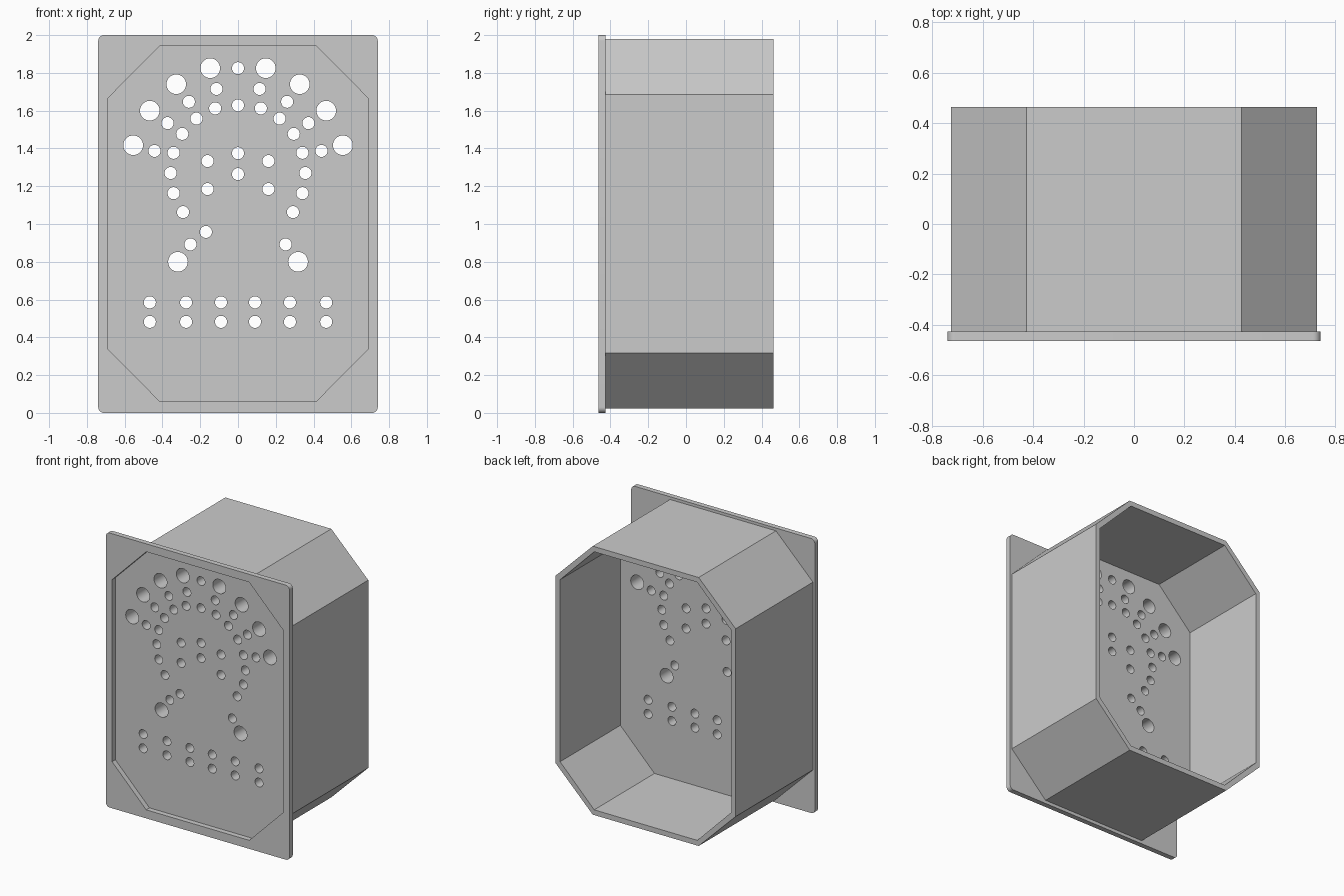
import bpy
import bmesh
import math
from mathutils import Matrix

default_cube = bpy.data.objects.get("Cube")
if default_cube:
    bpy.data.objects.remove(default_cube, do_unlink=True)

MID_Z = 1.002
FLANGE_FRONT, FLANGE_BACK = -0.464, -0.426
PANEL_BACK, SHELL_BACK = -0.23, 0.464

grey = bpy.data.materials.new("plain_grey")
grey.use_nodes = True
grey.diffuse_color = (0.6, 0.6, 0.6, 1)
grey.node_tree.nodes["Principled BSDF"].inputs["Base Color"].default_value = (0.6, 0.6, 0.6, 1)


def octagon(half_w, half_h, flat_x, flat_z):
    """Rectangle with cut corners, centred on MID_Z."""
    corner = [(half_w, flat_z), (flat_x, half_h)]
    pts = corner + [(-x, z) for x, z in reversed(corner)]
    pts += [(-x, -z) for x, z in pts]
    return [(x, z + MID_Z) for x, z in pts]


def arc(cx, cz, radius, start, sweep, steps):
    return [(cx + radius * math.cos(start + sweep * i / steps),
             cz + radius * math.sin(start + sweep * i / steps)) for i in range(steps + 1)]


def circle(cx, cz, radius):
    return arc(cx, cz, radius, 0, math.tau, 32)[:-1]


def rounded_rectangle(half_w, height, radius):
    pts = []
    for i, (sx, sz) in enumerate([(1, 1), (-1, 1), (-1, -1), (1, -1)]):
        cx = sx * (half_w - radius)
        cz = height / 2 + sz * (height / 2 - radius)
        pts += arc(cx, cz, radius, i * math.pi / 2, math.pi / 2, 8)
    return pts


def extruded_part(name, outlines, front, back):
    """Fill the first outline, leave the others open, and extrude along y."""
    curve = bpy.data.curves.new(name + "_profile", "CURVE")
    curve.dimensions = "2D"
    curve.fill_mode = "BOTH"
    curve.extrude = (back - front) / 2
    for outline in outlines:
        spline = curve.splines.new("POLY")
        spline.points.add(len(outline) - 1)
        for point, (x, z) in zip(spline.points, outline):
            point.co = (x, z, 0, 1)
        spline.use_cyclic_u = True
    helper = bpy.data.objects.new(name + "_profile", curve)
    bpy.context.collection.objects.link(helper)
    depsgraph = bpy.context.evaluated_depsgraph_get()
    mesh = bpy.data.meshes.new_from_object(helper.evaluated_get(depsgraph))
    bpy.data.objects.remove(helper, do_unlink=True)

    # Stand the profile upright and weld the caps to the sides
    mesh.transform(Matrix.Translation((0, (front + back) / 2, 0))
                   @ Matrix.Rotation(math.pi / 2, 4, "X"))
    bm = bmesh.new()
    bm.from_mesh(mesh)
    bmesh.ops.remove_doubles(bm, verts=bm.verts, dist=0.0001)
    bmesh.ops.recalc_face_normals(bm, faces=bm.faces)
    bmesh.ops.dissolve_limit(bm, angle_limit=0.01, verts=bm.verts, edges=bm.edges)
    bmesh.ops.triangulate(bm, faces=[f for f in bm.faces if len(f.verts) > 8])
    bm.to_mesh(mesh)
    bm.free()

    mesh.name = name
    mesh.materials.clear()
    mesh.materials.append(grey)
    part = bpy.data.objects.new(name, mesh)
    bpy.context.collection.objects.link(part)
    bpy.ops.object.select_all(action="DESELECT")
    part.select_set(True)
    bpy.context.view_layer.objects.active = part
    bpy.ops.object.shade_smooth_by_angle(angle=math.radians(30))
    return part


outer = octagon(0.725, 0.978, 0.427, 0.684)
inner = octagon(0.69, 0.94, 0.415, 0.663)

# Front flange and open-backed shell
extruded_part("front_flange", [rounded_rectangle(0.74, 2, 0.03), inner],
              FLANGE_FRONT, FLANGE_BACK)
extruded_part("shell", [outer, inner], FLANGE_BACK, SHELL_BACK)

# Hole layout of the panel: mirrored pairs, then holes on their own
large_pairs = [(0.147, 1.825), (0.327, 1.74), (0.467, 1.6), (0.555, 1.417), (0.318, 0.8)]
small_pairs = [(0.114, 1.715), (0.26, 1.647), (0.121, 1.612), (0.22, 1.558),
               (0.373, 1.534), (0.295, 1.477), (0.442, 1.387), (0.341, 1.377),
               (0.161, 1.333), (0.357, 1.27), (0.161, 1.185), (0.341, 1.163),
               (0.291, 1.063), (0.252, 0.892)]
small_pairs += [(x, z) for x in (0.09, 0.275, 0.467) for z in (0.585, 0.482)]
small_single = [(0, 1.825), (0, 1.628), (0, 1.375), (0, 1.264), (-0.17, 0.958)]

holes = [circle(side * x, z, radius)
         for pairs, radius in ((large_pairs, 0.052), (small_pairs, 0.032))
         for x, z in pairs for side in (-1, 1)]
holes += [circle(x, z, 0.032) for x, z in small_single]

# Thick drilled panel, set back behind the flange
extruded_part("drilled_panel", [inner] + holes, FLANGE_BACK, PANEL_BACK)
